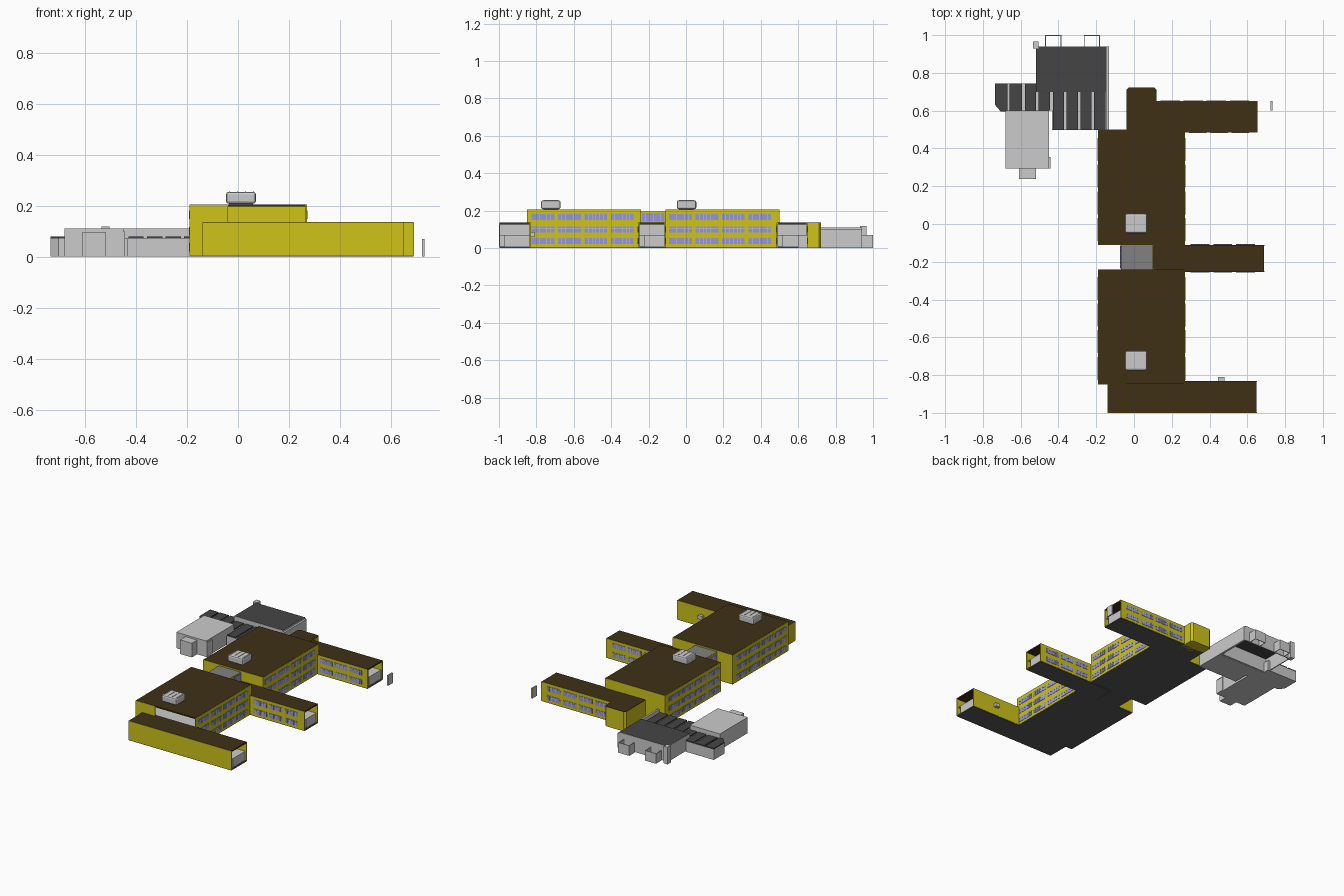
import bpy, bmesh

if "Cube" in bpy.data.objects:
    bpy.data.objects.remove(bpy.data.objects["Cube"])


def mat(name, c):
    m = bpy.data.materials.new(name)
    m.diffuse_color = (*c, 1)
    m.use_nodes = True
    m.node_tree.nodes["Principled BSDF"].inputs["Base Color"].default_value = m.diffuse_color
    return m


YELLOW = mat("yellow_wall", (0.62, 0.55, 0.01))
BROWN = mat("brown_roof", (0.05, 0.03, 0.008))
DARK = mat("dark_roof", (0.06, 0.06, 0.06))
FLOOR = mat("floor_grey", (0.1, 0.1, 0.1))
GLASS = mat("window_glass", (0.3, 0.3, 0.72))
MID = mat("mid_grey", (0.22, 0.22, 0.22))


def add_box(bm, x0, x1, y0, y1, z0, z1):
    vs = bmesh.ops.create_cube(bm, size=1)["verts"]
    for v in vs:
        v.co.x = x1 if v.co.x > 0 else x0
        v.co.y = y1 if v.co.y > 0 else y0
        v.co.z = z1 if v.co.z > 0 else z0


def finish(name, bm, m):
    me = bpy.data.meshes.new(name)
    bm.to_mesh(me)
    bm.free()
    ob = bpy.data.objects.new(name, me)
    bpy.context.collection.objects.link(ob)
    if m:
        me.materials.append(m)
    return ob


def boxes(name, items, m=None):
    bm = bmesh.new()
    for b in items:
        add_box(bm, *b)
    return finish(name, bm, m)


def prism(name, pts, z0, z1, m=None):
    bm = bmesh.new()
    f = bm.faces.new([bm.verts.new((x, y, z0)) for x, y in pts])
    r = bmesh.ops.extrude_face_region(bm, geom=[f])
    for v in r["geom"]:
        if isinstance(v, bmesh.types.BMVert):
            v.co.z = z1
    bmesh.ops.recalc_face_normals(bm, faces=bm.faces)
    return finish(name, bm, m)


T = 0.006  # wall thickness


def shell(name, x0, x1, y0, y1, h, sides="EWNS", wall=YELLOW, roof=BROWN, floor=True):
    """Thin-walled storey block with a roof set inside the parapet."""
    walls = {"W": (x0, x0 + T, y0, y1, 0.004, h), "E": (x1 - T, x1, y0, y1, 0.004, h),
             "S": (x0, x1, y0, y0 + T, 0.004, h), "N": (x0, x1, y1 - T, y1, 0.004, h)}
    boxes(name + "_walls", [walls[s] for s in sides], wall)
    e = 0.002
    boxes(name + "_roof", [(x0 + e, x1 - e, y0 + e, y1 - e, h - 0.008, h + 0.001)], roof)
    if floor:
        boxes(name + "_floor", [(x0 + e, x1 - e, y0 + e, y1 - e, 0, 0.008)], FLOOR)


def windows(name, axis, pos, out, groups, rows, half=0.016, bars=6):
    """Window bands on a wall at axis=pos, with thin grey mullions."""
    glass, frame = [], []

    def put(lst, a, b, z0, z1, d):
        p, q = sorted((pos - out * 0.002, pos + out * d))
        lst.append((p, q, a, b, z0, z1) if axis == "x" else (a, b, p, q, z0, z1))

    for a, b in groups:
        for z in rows:
            put(glass, a, b, z - half, z + half, 0.002)
            for i in range(1, bars):
                c = a + (b - a) * i / bars
                put(frame, c - 0.001, c + 0.001, z - half, z + half, 0.003)
            put(frame, a, b, z + 0.005, z + 0.007, 0.003)
    boxes(name, glass, GLASS)
    boxes(name + "_mullions", frame)


def split(a, b, n, gap=0.02):
    w = (b - a - gap * (n - 1)) / n
    return [(a + i * (w + gap), a + i * (w + gap) + w) for i in range(n)]


# Two main three-storey blocks; the front one is partly open on the top floor
shell("back_block", -0.19, 0.27, -0.11, 0.50, 0.205)
shell("front_block", -0.19, 0.27, -0.85, -0.24, 0.205, "EWN")
boxes("front_block_front_wall", [(-0.19, -0.04, -0.85, -0.844, 0.004, 0.205),
                                 (-0.04, 0.27, -0.85, -0.844, 0.004, 0.135)], YELLOW)
boxes("front_block_upper_floor", [(-0.184, 0.264, -0.844, -0.246, 0.13, 0.136)])
ROWS3, ROWS2 = (0.037, 0.1, 0.165), (0.037, 0.1)
for label, y in (("back", -0.09), ("front", -0.825)):
    g = split(y, y + 0.545, 4)
    windows(label + "_block_east_windows", "x", 0.27, 1, g, ROWS3)
    windows(label + "_block_west_windows", "x", -0.19, -1, g, ROWS3)

# Connector between the blocks
shell("connector", -0.07, 0.10, -0.245, -0.105, 0.195, "EW", roof=MID)
windows("connector_east_windows", "x", 0.10, 1, [(-0.235, -0.115)], (0.165,), 0.022)
windows("connector_west_windows", "x", -0.07, -1, [(-0.235, -0.115)], ROWS3)

# Two-storey wings, open at the east end with recessed grey stair walls
for label, x0, x1, y0, y1 in (("front", -0.14, 0.65, -1.0, -0.83),
                              ("middle", 0.10, 0.69, -0.255, -0.11),
                              ("back", -0.04, 0.655, 0.485, 0.65)):
    shell(label + "_wing", x0, x1, y0, y1, 0.135, "WNS")
    boxes(label + "_wing_end_walls",
          [(x1 - 0.035, x1 - 0.01, y0 + 0.03, y1 - T, 0.008, 0.068),
           (x1 - 0.09, x1 - 0.08, y0 + T, y1 - T, 0.008, 0.127),
           (x1 - 0.09, x1 - 0.01, y0 + T, y1 - T, 0.066, 0.070)])
windows("middle_wing_south_windows", "y", -0.255, -1, split(0.30, 0.64, 3), ROWS2)
windows("middle_wing_north_windows", "y", -0.11, 1, split(0.30, 0.64, 3), ROWS2)
windows("back_wing_south_windows", "y", 0.485, -1, split(0.29, 0.61, 3), ROWS2)
windows("back_wing_north_windows", "y", 0.65, 1, split(0.14, 0.61, 4), ROWS2)

# Stair tower with clipped corners behind the back wing
tower = [(-0.04, 0.5), (0.12, 0.5), (0.12, 0.71), (0.108, 0.722), (-0.028, 0.722), (-0.04, 0.71)]
prism("stair_tower", tower, 0.0, 0.135, YELLOW)
prism("stair_tower_roof", tower, 0.135, 0.137, BROWN)

# Rooftop plant boxes with slatted tops
for label, y in (("back", 0.003), ("front", -0.723)):
    ob = boxes(label + "_roof_unit", [(-0.047, 0.07, y - 0.052, y + 0.052, 0.208, 0.255)])
    bv = ob.modifiers.new("bevel", "BEVEL")
    bv.width, bv.segments = 0.010, 2
    boxes(label + "_roof_unit_base", [(-0.035, 0.058, y - 0.04, y + 0.04, 0.2, 0.21)], MID)
    boxes(label + "_roof_unit_slats",
          [(-0.035 + i * 0.031, -0.031 + i * 0.031, y - 0.04, y + 0.04, 0.254, 0.257)
           for i in range(4)])

# Sports hall, open underneath, with a side ledge and vent
shell("sports_hall", -0.52, -0.145, 0.70, 0.94, 0.11, wall=None, roof=DARK, floor=False)
boxes("hall_side_ledge", [(-0.145, -0.132, 0.50, 0.94, 0.0, 0.10)])
boxes("hall_vent", [(-0.535, -0.505, 0.93, 0.965, 0.0, 0.118)])

# Open-topped porches behind the hall
porch = []
for a, b in ((-0.47, -0.385), (-0.265, -0.18)):
    porch += [(a, a + 0.004, 0.94, 1.0, 0, 0.07), (b - 0.004, b, 0.94, 1.0, 0, 0.07),
              (a, b, 0.996, 1.0, 0, 0.07)]
boxes("hall_porches", porch)

# Low changing rooms: dark roof strips over a grey base
prism("west_rooms_base", [(-0.735, 0.745), (-0.735, 0.63), (-0.705, 0.595),
                          (-0.50, 0.595), (-0.50, 0.745)], 0, 0.072)
boxes("south_rooms_base", [(-0.50, -0.43, 0.60, 0.70, 0, 0.072),
                           (-0.435, -0.145, 0.497, 0.70, 0, 0.072)])
prism("west_roof_strip_corner", [(-0.735, 0.745), (-0.735, 0.63), (-0.705, 0.595),
                                 (-0.67, 0.595), (-0.67, 0.745)], 0.072, 0.08, DARK)
boxes("west_roof_strips", [(-0.66, -0.592, 0.60, 0.745, 0.072, 0.08),
                           (-0.578, -0.518, 0.60, 0.745, 0.072, 0.08)], DARK)
boxes("south_roof_strips", [(-0.505, -0.445, 0.60, 0.70, 0.072, 0.08)] +
      [(-0.43 + i * 0.073, -0.37 + i * 0.073, 0.497, 0.70, 0.072, 0.08) for i in range(4)], DARK)

# Light flat-roofed pavilion with entrance annex
boxes("pavilion", [(-0.68, -0.45, 0.295, 0.60, 0, 0.11)])
boxes("pavilion_annex", [(-0.61, -0.52, 0.237, 0.30, 0, 0.098)])
boxes("pavilion_side_bay", [(-0.455, -0.443, 0.295, 0.355, 0, 0.10)])

# Small extras: wall vent and free-standing screen
boxes("wing_wall_vent", [(0.445, 0.478, -0.832, -0.81, 0.06, 0.085)])
boxes("free_standing_screen", [(0.722, 0.732, 0.60, 0.65, 0.0, 0.07)])
